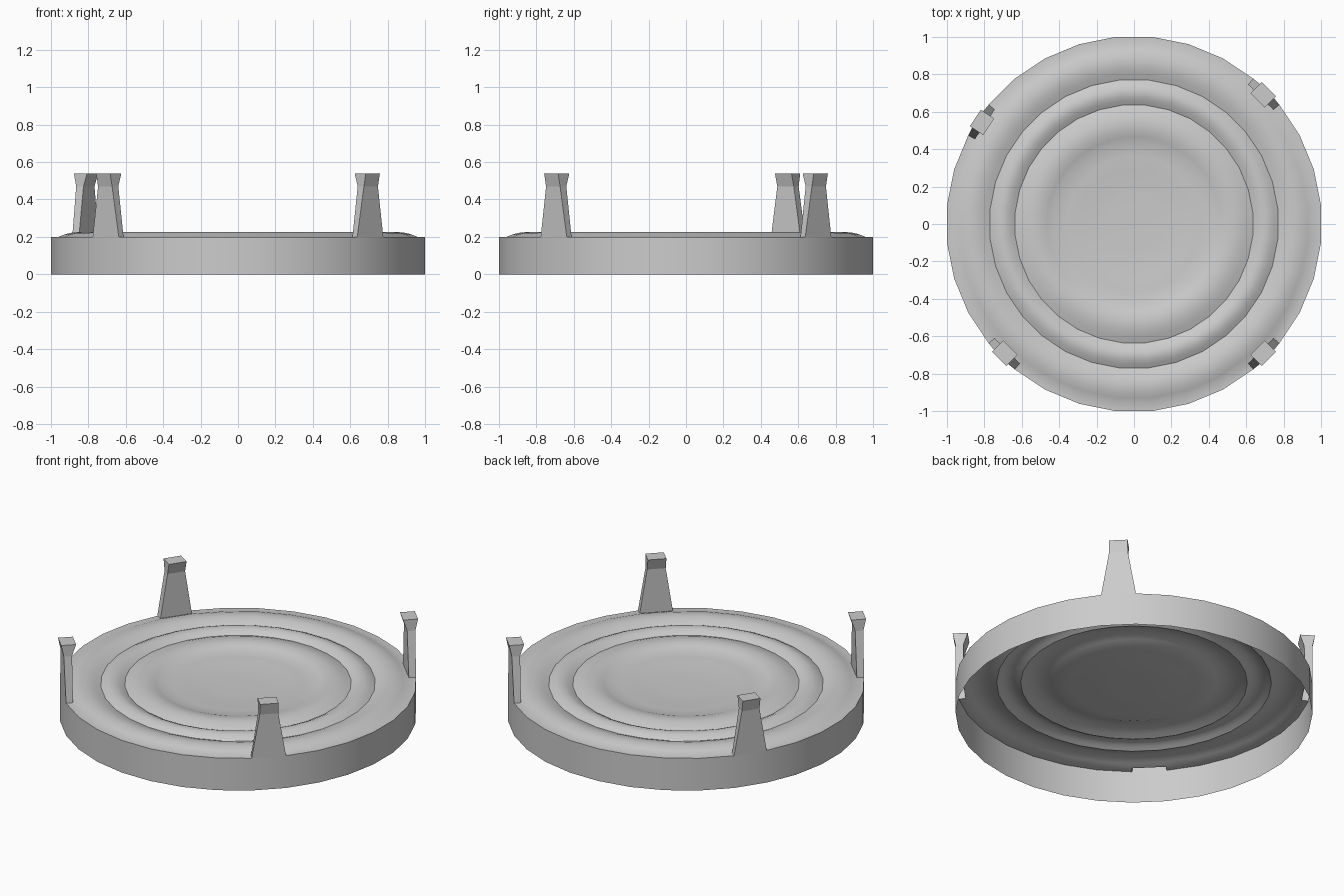
import bpy, bmesh
from math import pi, sin, cos

if "Cube" in bpy.data.objects:
    bpy.data.objects.remove(bpy.data.objects["Cube"])

N = 32
K = 1 / cos(pi / N)          # flats (not corners) lie on the axes
POST_EDGES = [4, 13, 20, 28]  # rim segments that carry a post
RIM, TOP = 0.96, 0.2


def pt(r, i, z):
    a = 2 * pi * (i - 0.5) / N
    return (r * K * cos(a), r * K * sin(a), z)


def finish(bm, name, angle):
    bmesh.ops.remove_doubles(bm, verts=bm.verts, dist=1e-5)
    bmesh.ops.recalc_face_normals(bm, faces=bm.faces)
    me = bpy.data.meshes.new(name)
    bm.to_mesh(me)
    bm.free()
    ob = bpy.data.objects.new(name, me)
    bpy.context.collection.objects.link(ob)
    bpy.ops.object.select_all(action='DESELECT')
    ob.select_set(True)
    bpy.context.view_layer.objects.active = ob
    bpy.ops.object.shade_smooth_by_angle(angle=angle)
    return ob


# Rippled dish profile: three rounded swells, then a shallow dip to a flat centre
profile = [(1.0, 0.0), (1.0, TOP), (RIM, TOP)]
for r0, r1 in [(RIM, 0.77), (0.77, 0.635), (0.635, 0.43)]:
    for k in range(1, 7):
        t = k / 6
        profile.append((r0 + (r1 - r0) * t, TOP + 0.025 * sin(pi * t)))
for k in range(1, 5):
    t = k / 4
    profile.append((0.43 - 0.28 * t, TOP - 0.0075 * (1 - cos(pi * t))))

bm = bmesh.new()
rings = [[bm.verts.new(pt(r, i, z)) for i in range(N)] for r, z in profile]
for j in range(len(rings) - 1):
    for i in range(N):
        if j == 1 and i in POST_EDGES:
            continue                      # hollow posts open into the rim here
        n = (i + 1) % N
        bm.faces.new((rings[j][i], rings[j][n], rings[j + 1][n], rings[j + 1][i]))
bm.faces.new(rings[-1])
finish(bm, "rippled_dish", 0.5)

# Posts: taper up from a rim segment to a neck, then flare to a block top
# each level: inner radius, outer radius, inner half width, outer half width, height
h = sin(pi / N) * K
LEVELS = [(RIM, 1.0, RIM * h, h, TOP),
          (0.958, 1.005, 0.053, 0.053, 0.47),
          (0.935, 1.02, 0.053, 0.053, 0.54)]
for num, seg in enumerate(POST_EDGES):
    a = 2 * pi * seg / N
    c, s = cos(a), sin(a)
    bm = bmesh.new()
    loops = []
    for ri, ro, wi, wo, z in LEVELS:
        quad = [(ri, -wi), (ro, -wo), (ro, wo), (ri, wi)]
        loops.append([bm.verts.new((r * c - w * s, r * s + w * c, z)) for r, w in quad])
    for lo, up in zip(loops, loops[1:]):
        for i in range(4):
            n = (i + 1) % 4
            bm.faces.new((lo[i], lo[n], up[n], up[i]))
    bm.faces.new(loops[-1])
    finish(bm, f"rim_post_{num + 1}", 0.05)
